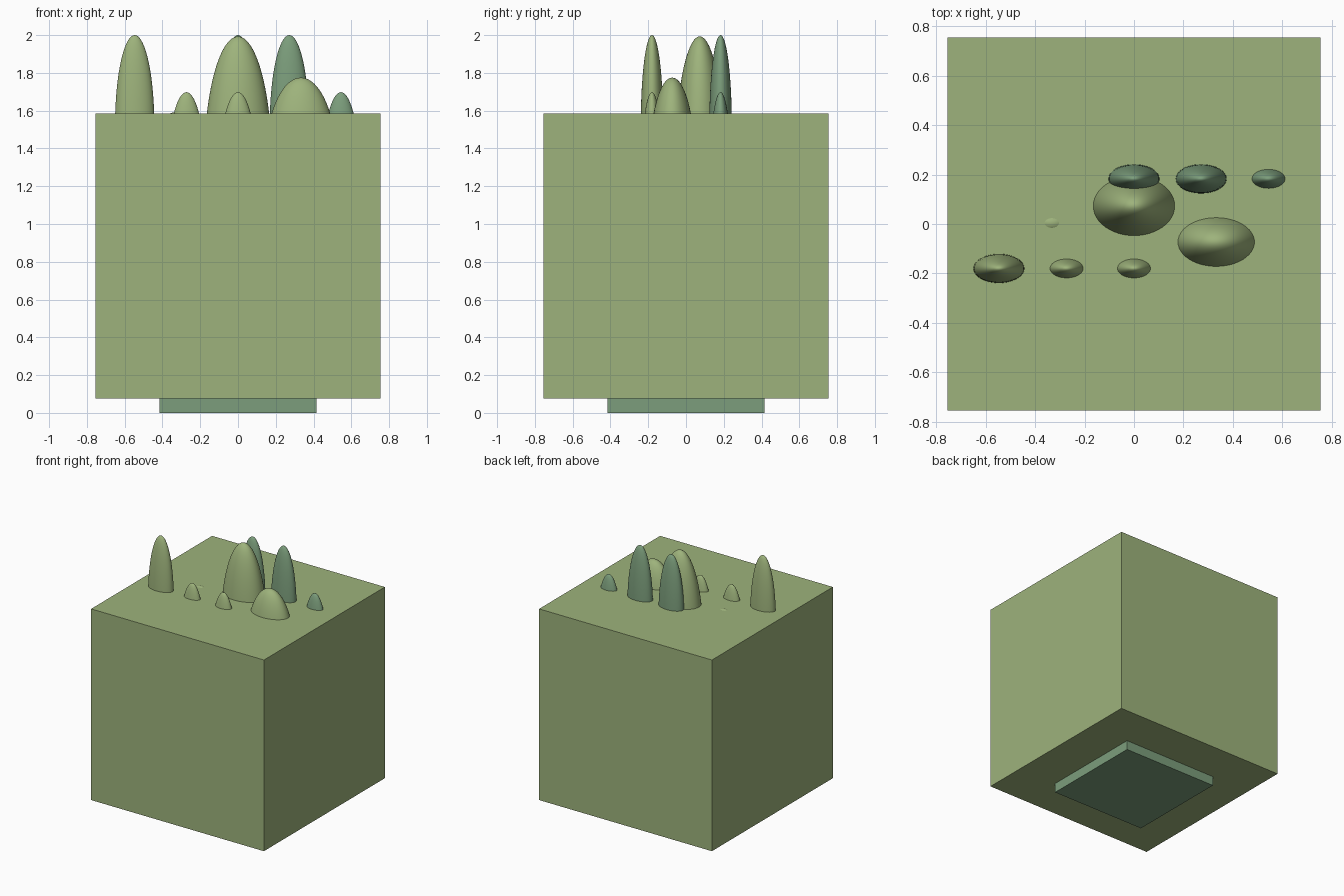
import bpy

if "Cube" in bpy.data.objects:
    bpy.data.objects.remove(bpy.data.objects["Cube"])


def material(name, rgb):
    m = bpy.data.materials.new(name)
    m.diffuse_color = (*rgb, 1)
    m.use_nodes = True
    m.node_tree.nodes["Principled BSDF"].inputs["Base Color"].default_value = m.diffuse_color
    return m


sage = material("sage", (0.34, 0.45, 0.20))
green = material("green", (0.20, 0.34, 0.20))


def box(name, half, z0, z1, mat):
    bpy.ops.mesh.primitive_cube_add(size=1, location=(0, 0, (z0 + z1) / 2))
    o = bpy.context.object
    o.name = name
    o.scale = (2 * half, 2 * half, z1 - z0)
    bpy.ops.object.transform_apply(location=False, rotation=False, scale=True)
    o.data.materials.append(mat)


def lobe(name, x, y, top, radii, mat):
    # Ellipsoid placed by the height of its tip
    bpy.ops.mesh.primitive_uv_sphere_add(segments=48, ring_count=40, radius=1,
                                         location=(x, y, top - radii[2]))
    o = bpy.context.object
    o.name = name
    o.scale = radii
    bpy.ops.object.transform_apply(location=False, rotation=False, scale=True)
    bpy.ops.object.shade_smooth()
    o.data.materials.append(mat)


# Block and the plinth below it
box("block", 0.755, 0.075, 1.585, sage)
box("plinth", 0.415, 0.0, 0.12, green)

# Front and back rows of slim lobes
slim = (0.104, 0.0595, 0.48)
for i, (x, top) in enumerate([(-0.547, 2.0), (-0.273, 1.698), (0, 1.698)]):
    lobe(f"front_lobe_{i}", x, -0.18, top, slim, sage)
for i, (x, top) in enumerate([(0, 2.0), (0.272, 2.0), (0.545, 1.698)]):
    lobe(f"back_lobe_{i}", x, 0.183, top, slim, green)

# Broad lobes between the rows
lobe("broad_lobe_centre", 0, 0.073, 1.993, (0.18, 0.131, 0.68), sage)
lobe("broad_lobe_right", 0.333, -0.073, 1.775, (0.19, 0.121, 0.45), sage)
lobe("broad_lobe_left", -0.333, 0.004, 1.591, (0.18, 0.121, 0.45), sage)
